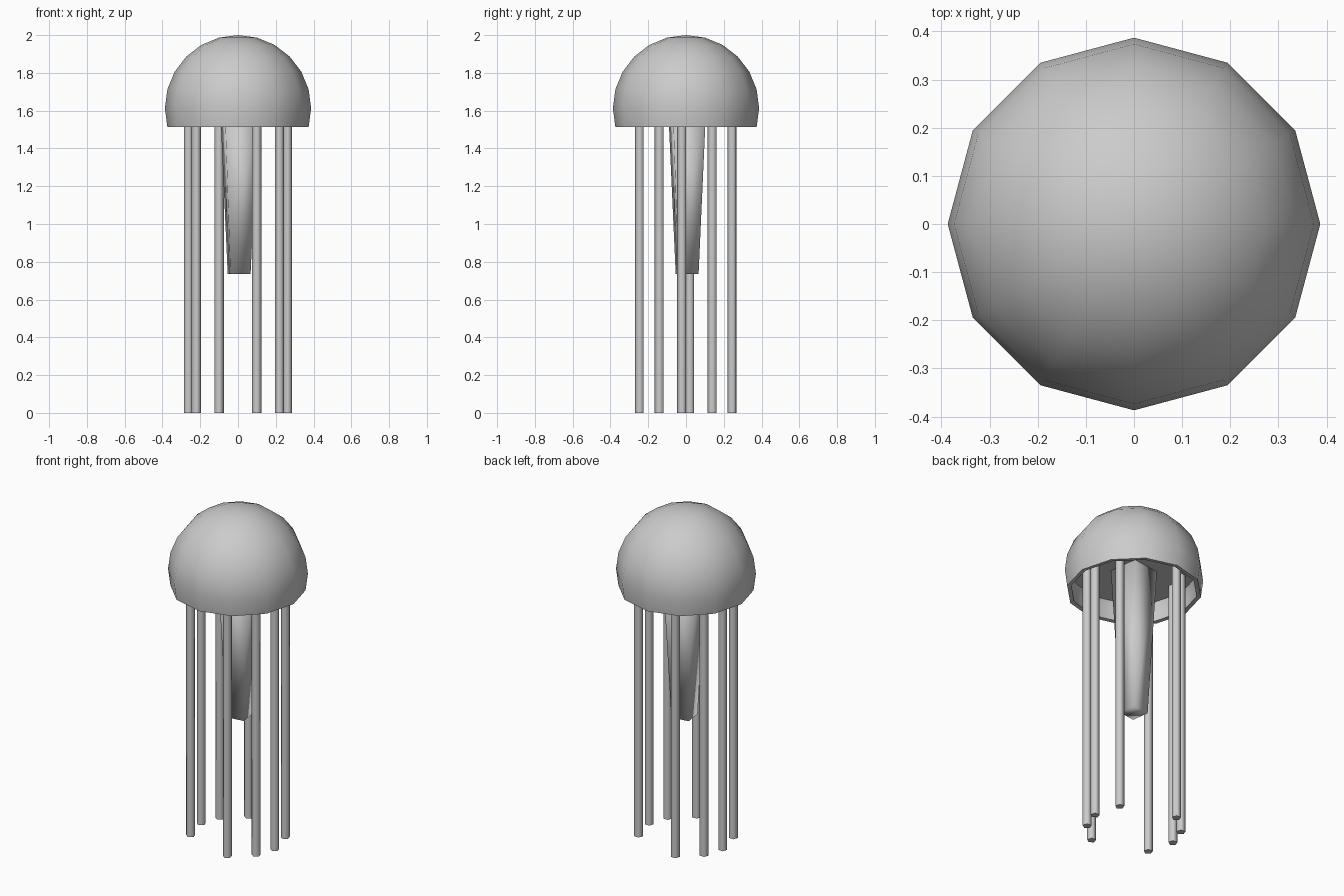
import bpy, bmesh
from math import sin, cos, radians, pi

if "Cube" in bpy.data.objects:
    bpy.data.objects.remove(bpy.data.objects["Cube"])


def finish(bm, name, angle):
    bmesh.ops.recalc_face_normals(bm, faces=bm.faces)
    me = bpy.data.meshes.new(name)
    bm.to_mesh(me)
    bm.free()
    ob = bpy.data.objects.new(name, me)
    bpy.context.collection.objects.link(ob)
    bpy.ops.object.select_all(action='DESELECT')
    ob.select_set(True)
    bpy.context.view_layer.objects.active = ob
    bpy.ops.object.shade_smooth_by_angle(angle=radians(angle))
    return ob


def lathe(name, profile, sides, angle):
    """Revolve a profile whose first and last points lie on the axis."""
    bm = bmesh.new()
    rings = []
    for r, z in profile:
        if r < 1e-5:
            rings.append([bm.verts.new((0, 0, z))] * sides)
        else:
            rings.append([bm.verts.new((r * cos(2 * pi * i / sides),
                                        r * sin(2 * pi * i / sides), z))
                          for i in range(sides)])
    for a, b in zip(rings, rings[1:]):
        for i in range(sides):
            j = (i + 1) % sides
            quad = [a[i], a[j], b[j], b[i]]
            bm.faces.new(list(dict.fromkeys(quad)))
    return finish(bm, name, angle)


def column(name, x, y, z0, z1, r0, r1, sides, turn, angle=60):
    """Tapered prism with its first corner at the angle turn."""
    bm = bmesh.new()
    ends = []
    for r, z in ((r0, z0), (r1, z1)):
        ends.append([bm.verts.new((x + r * cos(turn + 2 * pi * i / sides),
                                   y + r * sin(turn + 2 * pi * i / sides), z))
                     for i in range(sides)])
    for i in range(sides):
        j = (i + 1) % sides
        bm.faces.new((ends[0][i], ends[0][j], ends[1][j], ends[1][i]))
    for ring in ends:
        bm.faces.new(ring)
    return finish(bm, name, angle + 15)


# Bell: twelve-sided dome, cut just below its equator, with a recessed underside
R, C = 0.387, 1.613
dome = [(R * cos(radians(a)), C + R * sin(radians(a))) for a in range(90, -16, -15)]
underside = [(0.35, 1.515), (0.355, 1.58), (0.34, 1.63), (0, 1.64)]
lathe("bell", dome + underside, 12, 40)

# Central mouth stalk, tapering downward
column("mouth_stalk", 0.006, 0.006, 0.735, 1.64, 0.076, 0.127, 4, radians(53), 80)

# Tentacles: four spots, each repeated on the opposite side
spots = [(0.22, 0.14), (0.262, -0.021), (0.22, -0.14), (0.1, -0.245)]
for k, (x, y) in enumerate(spots):
    for s in (1, -1):
        label = "tentacle_%d" % (2 * k + (1 if s > 0 else 2))
        column(label, s * x, s * y, 0, 1.65, 0.026, 0.026, 5, radians(53))
